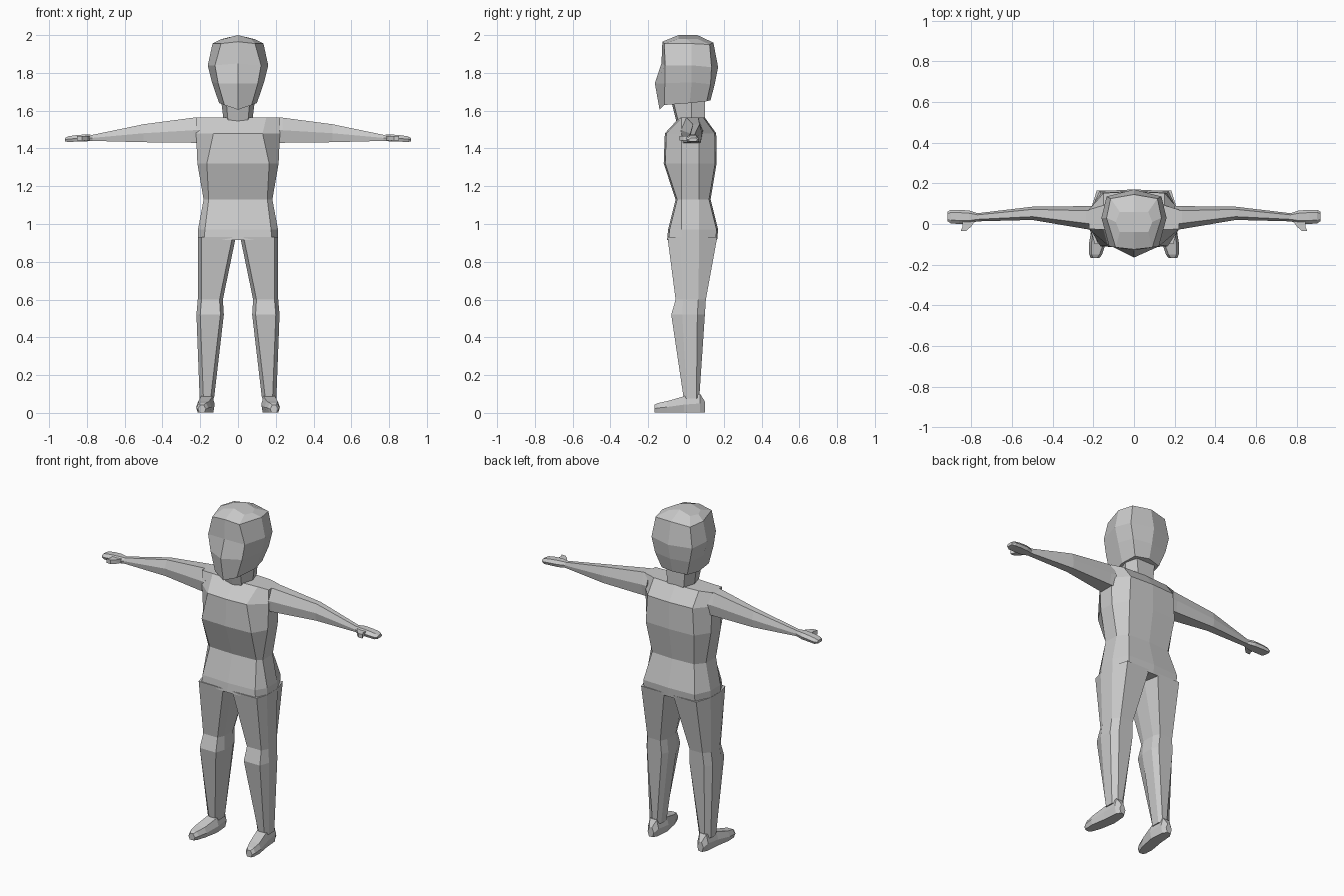
import bpy, bmesh

skin = bpy.data.materials.new("plain grey")
skin.diffuse_color = (0.6, 0.6, 0.6, 1)


def loft(name, rings, mirror=False):
    """Skin a list of equal-sized point rings, cap both ends."""
    bm = bmesh.new()
    vs = [[bm.verts.new(p) for p in r] for r in rings]
    n = len(vs[0])
    for a, b in zip(vs, vs[1:]):
        for i in range(n):
            j = (i + 1) % n
            bm.faces.new((a[i], a[j], b[j], b[i]))
    bm.faces.new(vs[0])
    bm.faces.new(vs[-1])
    bmesh.ops.recalc_face_normals(bm, faces=bm.faces[:])
    me = bpy.data.meshes.new(name)
    bm.to_mesh(me)
    bm.free()
    me.materials.append(skin)
    ob = bpy.data.objects.new(name, me)
    bpy.context.collection.objects.link(ob)
    if mirror:
        ob.modifiers.new("mirror", 'MIRROR')
    return ob


def both_sides(half):
    """Complete a half ring that runs from front centre to back centre."""
    return half + [(-x, y, z) for x, y, z in reversed(half[1:-1])]


# Head: front ridge, face edge, side, back corner, back centre
loft("head", [both_sides(r) for r in [
    [(0, -.14, 1.605), (.072, -.115, 1.63), (.10, .02, 1.64), (.085, .11, 1.65), (0, .13, 1.655)],
    [(0, -.165, 1.745), (.105, -.112, 1.745), (.138, .03, 1.75), (.115, .13, 1.74), (0, .152, 1.74)],
    [(0, -.13, 1.85), (.122, -.11, 1.84), (.16, .03, 1.84), (.135, .135, 1.83), (0, .17, 1.83)],
    [(0, -.125, 1.965), (.09, -.115, 1.955), (.135, .03, 1.955), (.115, .125, 1.95), (0, .145, 1.96)],
    [(0, -.04, 2.0), (.07, -.04, 1.98), (.09, .01, 1.978), (.07, .06, 1.98), (0, .06, 2.0)],
]])

# Neck
loft("neck", [both_sides([(0, yf, z), (x * .7, yf + .01, z), (x, .03, z), (x * .7, yb, z), (0, yb, z)])
              for z, x, yf, yb in [(1.54, .075, -.05, .10), (1.66, .09, -.08, .10)]])

# Torso: z, front y, front panel half width, side half width, back panel half width, back y
torso = [
    (.915, -.10, .18, .212, .17, .165),
    (.97, -.095, .175, .212, .17, .17),
    (1.13, -.055, .155, .182, .14, .13),
    (1.32, -.118, .165, .215, .16, .162),
    (1.48, -.112, .13, .222, .15, .16),
    (1.563, -.035, .15, .222, .15, .10),
]
loft("torso", [both_sides([(0, yf, z), (xf, yf + .008, z), (xs, -.025, z),
                           (xs, .07, z), (xb, yb - .008, z), (0, yb, z)])
               for z, yf, xf, xs, xb, yb in torso])

# Legs: z, inner x, outer x, front y, back y, side strip front and back
legs = [
    (.93, .012, .213, -.098, .165, -.03, .07),
    (.60, .08, .213, -.055, .105, -.015, .065),
    (.52, .075, .22, -.078, .10, -.02, .06),
    (.075, .127, .203, -.012, .07, .005, .055),
]
loft("leg", [[(xi + .018, yf, z), (xo - .02, yf, z), (xo, s1, z), (xo, s2, z),
              (xo - .03, yb, z), (xi + .018, yb, z), (xi, s2, z), (xi, s1, z)]
             for z, xi, xo, yf, yb, s1, s2 in legs], True)

# Feet: y, inner x, outer x, top z
feet = [(.10, .145, .185, .06), (.075, .13, .20, .10), (-.01, .123, .207, .088),
        (-.10, .14, .222, .062), (-.15, .157, .22, .052), (-.168, .17, .212, .042)]
loft("foot", [[(a + .008, y, .003), (b - .008, y, .003), (b, y, t * .5),
               (b - .012, y, t), (a + .012, y, t), (a, y, t * .5)]
              for y, a, b, t in feet], True)

# Arms and hands: x, front y, back y, bottom z, top z
arms = [
    (.20, -.03, .09, 1.43, 1.563), (.235, -.025, .088, 1.43, 1.563),
    (.50, .02, .085, 1.433, 1.528), (.77, .013, .053, 1.44, 1.472),
    (.81, 0, .066, 1.437, 1.474), (.86, 0, .07, 1.436, 1.47),
    (.90, .003, .07, 1.434, 1.464), (.917, .014, .06, 1.438, 1.455),
]
loft("arm", [[(x, a + .1 * (b - a), l), (x, b - .1 * (b - a), l), (x, b, (l + t) / 2),
              (x, b - .2 * (b - a), t), (x, a + .25 * (b - a), t), (x, a, (l + t) / 2)]
             for x, a, b, l, t in arms], True)

# Thumbs: y, near x, far x
loft("thumb", [[(a, y, 1.442), (b, y, 1.442), (b, y, 1.466), (a, y, 1.466)]
               for y, a, b in [(.02, .78, .845), (-.012, .80, .842), (-.034, .825, .852)]], True)
